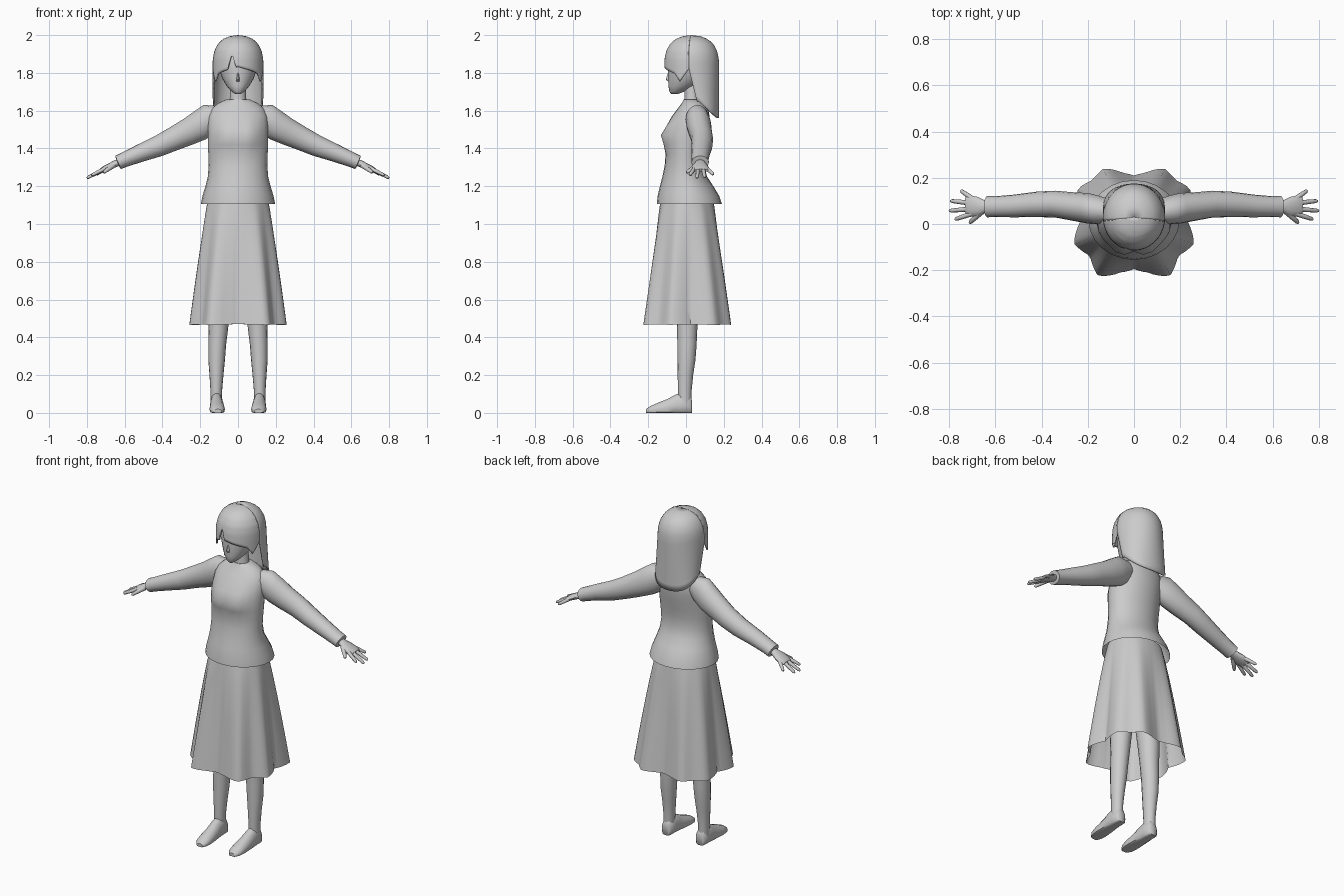
import bpy, bmesh, math
from mathutils import Vector as V

if "Cube" in bpy.data.objects:
    bpy.data.objects.remove(bpy.data.objects["Cube"])

grey = bpy.data.materials.new("plain grey")
grey.diffuse_color = (0.6, 0.6, 0.6, 1)
grey.use_nodes = True
grey.node_tree.nodes["Principled BSDF"].inputs["Base Color"].default_value = grey.diffuse_color


def loft(name, rings, closed=True, cap_start=True, cap_end=True, thick=0, angle=50):
    """Skin a list of equal-length point rings into one smooth object."""
    bm = bmesh.new()
    rows = [[bm.verts.new(p) for p in r] for r in rings]
    n = len(rows[0])
    for a, b in zip(rows, rows[1:]):
        for i in range(n if closed else n - 1):
            j = (i + 1) % n
            bm.faces.new((a[i], a[j], b[j], b[i]))
    if closed and cap_start:
        bm.faces.new(rows[0])
    if closed and cap_end:
        bm.faces.new(rows[-1])
    bmesh.ops.remove_doubles(bm, verts=bm.verts, dist=0.0002)
    bmesh.ops.recalc_face_normals(bm, faces=bm.faces)
    me = bpy.data.meshes.new(name)
    bm.to_mesh(me)
    bm.free()
    me.materials.append(grey)
    ob = bpy.data.objects.new(name, me)
    bpy.context.collection.objects.link(ob)
    bpy.ops.object.select_all(action='DESELECT')
    ob.select_set(True)
    bpy.context.view_layer.objects.active = ob
    bpy.ops.object.shade_smooth_by_angle(angle=math.radians(angle))
    if thick:
        m = ob.modifiers.new("thickness", 'SOLIDIFY')
        m.thickness = thick
        m.offset = -1
    return ob


def ring(c, u, v, n=16):
    c, u, v = V(c), V(u), V(v)
    return [c + u * math.cos(2 * math.pi * i / n) + v * math.sin(2 * math.pi * i / n)
            for i in range(n)]


def level(z, rx, yf, yb, x=0, n=24):
    """Horizontal oval between a front and a back y."""
    return ring((x, (yf + yb) / 2, z), (rx, 0, 0), (0, (yb - yf) / 2, 0), n)


def lerp_table(table, x):
    for (x0, y0), (x1, y1) in zip(table, table[1:]):
        if x <= x1:
            t = max(0, (x - x0) / (x1 - x0))
            return y0 + (y1 - y0) * t
    return table[-1][1]


# Blouse body with soft bust and flared hem
rings = [level(*r) for r in [
    (1.105, .197, -.155, .19), (1.15, .188, -.15, .175), (1.20, .172, -.138, .145),
    (1.25, .160, -.125, .112), (1.31, .155, -.113, .095), (1.37, .157, -.108, .098),
    (1.42, .160, -.112, .105), (1.47, .160, -.115, .115), (1.52, .160, -.100, .122),
    (1.57, .157, -.075, .125), (1.61, .140, -.045, .118), (1.64, .105, -.022, .10),
    (1.66, .06, -.012, .08)]]
for r in rings:
    for p in r:
        if p.y < 0:
            p.y -= .026 * math.exp(-((abs(p.x) - .06) / .045) ** 2 - ((p.z - 1.465) / .05) ** 2)
loft("blouse", rings, cap_start=False)

# Skirt: hem radius against angle from front (-90) to back (90), same both sides
hem = [(-90, .20), (-75, .222), (-56, .278), (-37, .238), (-19, .275), (5, .225),
       (31, .285), (46, .258), (61, .27), (78, .22), (90, .205)]
rings = []
for k in range(10):
    t = k / 9
    row = []
    for i in range(72):
        a = math.radians(i * 5)
        c, s = math.cos(a), math.sin(a)
        r = lerp_table(hem, math.degrees(math.asin(max(-1, min(1, s)))))
        f = t ** 0.85
        row.append(V((c * (.158 * (1 - f) + r * f), .005 + s * (.138 * (1 - f) + r * f),
                      1.14 - t * (.672 + .05 * (r - .24)))))
    rings.append(row)
loft("skirt", rings, cap_start=False, cap_end=False)

# Neck and head
loft("neck", [level(1.62, .055, -.015, .08), level(1.67, .042, -.008, .07),
              level(1.76, .042, -.01, .07)])
loft("head", [level(*r) for r in [
    (1.688, .014, -.078, -.045), (1.70, .032, -.088, -.01), (1.73, .060, -.093, .05),
    (1.77, .083, -.094, .10), (1.82, .100, -.095, .13), (1.88, .105, -.092, .135),
    (1.94, .090, -.065, .12), (1.975, .05, -.02, .08)]])
loft("nose", [level(1.755, .012, -.095, -.07, n=8), level(1.765, .010, -.107, -.07, n=8),
              level(1.80, .005, -.096, -.07, n=8)])

# Hair shells share one domed profile; the lower edge varies with angle
dome = [(2.0, 0), (1.995, .3), (1.98, .58), (1.955, .78), (1.92, .92), (1.88, .985), (1.84, 1.0)]


def hair(name, angles, bottom, sweep=0):
    rows = []
    for k in range(19):
        row = []
        for a in angles:
            low, t = bottom(a), k / 18
            z = 2 - (2 - low) * t ** 1.5
            f = lerp_table([(-h, w) for h, w in dome], -z)
            ar = math.radians(a)
            # side edges sweep backwards and inwards lower down
            drop = max(0, 1.84 - z)
            y = .03 + .145 * f * math.sin(ar) + sweep * drop * max(0, 1 - math.sin(ar))
            x = .135 * f * math.cos(ar) * (1 - sweep * drop * .25)
            row.append(V((x, y, z)))
        rows.append(row)
    loft(name, rows, closed=False, thick=.008, angle=60)


def fringe_edge(a):
    d = a + 90
    z = lerp_table([(0, 1.832), (35, 1.81), (52, 1.795), (64, 1.755), (78, 1.80), (90, 1.84)], abs(d))
    return max(z, 1.905 - abs(d + 14) * .0085)   # parting notch


hair("fringe", [-174 + i * 4 for i in range(43)], fringe_edge)
hair("back_hair", [-8 + i * 7 for i in range(29)],
     lambda a: 1.56 + .085 * (1 - max(0, math.sin(math.radians(a)))) ** 1.3, sweep=.22)


def tube(name, a, b, ra, rb, flat=1.0, n=8):
    """Tapered limb with a rounded end."""
    a, b = V(a), V(b)
    d = (b - a).normalized()
    u = d.cross(V((0, 0, 1))).normalized()
    w = u.cross(d)
    steps = [(0, ra), (.5, (ra + rb) / 2), (.92, rb), (1, rb * .5)]
    loft(name, [ring(a.lerp(b, t), u * r, w * r * flat, n) for t, r in steps])


for side, s in (("left", 1), ("right", -1)):
    # Sleeve: x, y, z, half depth, half height
    arm = [(.10, .055, 1.575, .05, .055), (.15, .06, 1.555, .062, .082), (.20, .068, 1.523, .066, .080),
           (.26, .075, 1.490, .062, .072), (.34, .086, 1.451, .058, .063), (.42, .085, 1.413, .055, .056),
           (.52, .078, 1.374, .049, .047), (.60, .075, 1.341, .045, .040), (.635, .075, 1.326, .046, .038),
           (.637, .075, 1.325, .030, .024)]
    loft(side + "_sleeve", [ring((s * x, y, z), (0, h, 0), (s * .39 * v, 0, .92 * v))
                            for x, y, z, h, v in arm])
    # Hand: wrist to knuckles
    palm = [(.60, .075, 1.335, .026, .018), (.645, .075, 1.321, .027, .019), (.675, .075, 1.307, .042, .017),
            (.71, .078, 1.291, .046, .015), (.728, .08, 1.283, .038, .010)]
    loft(side + "_hand", [ring((s * x, y, z), (0, h, 0), (s * .4 * v, 0, .9 * v), 12)
                          for x, y, z, h, v in palm])
    # Four fingers and a thumb
    for i, (y0, x1, y1, z1) in enumerate([(.045, .775, .020, 1.258), (.066, .80, .057, 1.243),
                                          (.090, .795, .100, 1.246), (.110, .75, .145, 1.262)]):
        tube(f"{side}_finger_{i + 1}", (s * .70, y0, 1.295), (s * x1, y1, z1), .0115, .0085)
    tube(side + "_thumb", (s * .66, .055, 1.31), (s * .712, .004, 1.272), .015, .009)

    # Leg
    leg = [(.98, .075, .072, -.08, .085), (.75, .085, .066, -.07, .08), (.55, .10, .058, -.055, .068),
           (.45, .104, .052, -.047, .060), (.36, .110, .047, -.046, .056), (.28, .113, .044, -.045, .050),
           (.20, .114, .037, -.044, .038), (.12, .115, .031, -.043, .030), (.04, .115, .030, -.040, .028)]
    loft(side + "_leg", [level(z, rx, yf, yb, s * x, 16) for z, x, rx, yf, yb in leg])

    # Flat-soled foot
    foot = [(.033, .113, .020, .06), (.024, .113, .031, .09), (-.02, .113, .034, .112),
            (-.055, .113, .036, .098), (-.10, .111, .039, .074), (-.15, .110, .041, .054),
            (-.19, .109, .036, .036), (-.212, .107, .020, .020)]
    rows = []
    for y, x, w, h in foot:
        rows.append([V((p.x, p.y, max(0, p.z)))
                     for p in ring((s * x, y, h * .35), (w, 0, 0), (0, 0, h * .65), 14)])
    loft(side + "_foot", rows)
